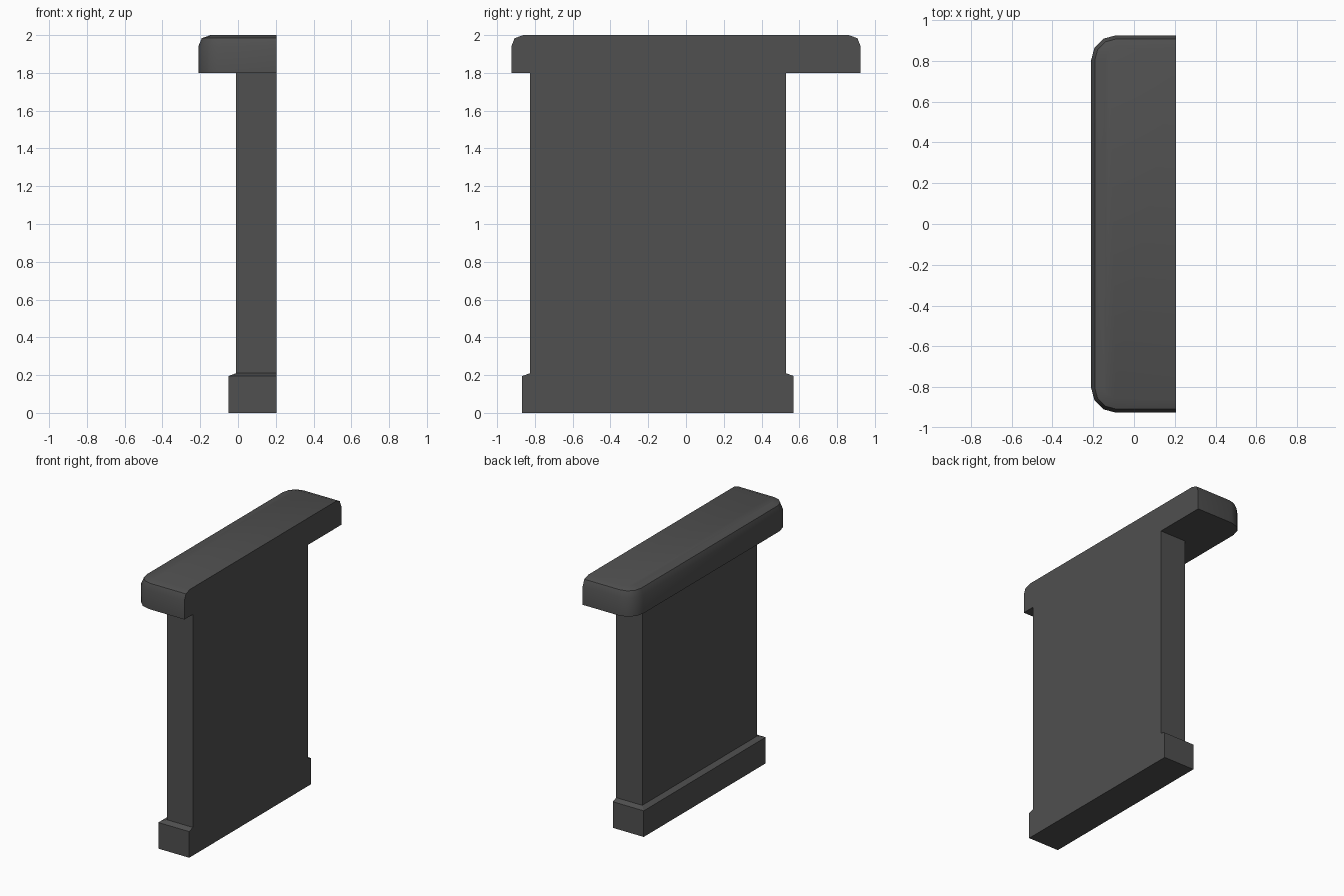
import bpy, bmesh
from math import cos, sin, pi

if "Cube" in bpy.data.objects:
    bpy.data.objects.remove(bpy.data.objects["Cube"])

BACK_X = 0.205  # flat side shared by every part

dark = bpy.data.materials.new("dark_grey")
dark.diffuse_color = (0.08, 0.08, 0.08, 1)
dark.use_nodes = True
dark.node_tree.nodes["Principled BSDF"].inputs["Base Color"].default_value = dark.diffuse_color


def outline(x0, y0, y1, inset=0.0, radius=0.0, segs=3):
    """Plan outline, flat on BACK_X, optionally rounded at the two x0 corners."""
    x0, y0, y1, r = x0 + inset, y0 + inset, y1 - inset, radius - inset
    if radius == 0:
        return [(BACK_X, y0), (BACK_X, y1), (x0, y1), (x0, y0)]
    angles = [pi / 2 * i / segs for i in range(segs + 1)]
    far = [(x0 + r - r * sin(a), y1 - r + r * cos(a)) for a in angles]
    near = [(x0 + r - r * cos(a), y0 + r - r * sin(a)) for a in angles]
    return [(BACK_X, y0), (BACK_X, y1)] + far + near


def loft(name, rings, bottom=False, top=False):
    """Join stacked (z, outline) rings into one mesh object."""
    bm = bmesh.new()
    loops = [[bm.verts.new((x, y, z)) for x, y in pts] for z, pts in rings]
    for a, b in zip(loops, loops[1:]):
        for i in range(len(a)):
            j = (i + 1) % len(a)
            bm.faces.new((a[i], a[j], b[j], b[i]))
    if bottom:
        bm.faces.new(loops[0][::-1])
    if top:
        bm.faces.new(loops[-1])
    mesh = bpy.data.meshes.new(name)
    bm.to_mesh(mesh)
    bm.free()
    mesh.materials.append(dark)
    obj = bpy.data.objects.new(name, mesh)
    bpy.context.collection.objects.link(obj)
    return obj


panel = outline(-0.01, -0.825, 0.53)
plinth = outline(-0.05, -0.868, 0.57)

# Plinth with sloped upper lip
loft("base_plinth", [(0, plinth), (0.195, plinth), (0.21, panel)], bottom=True)

# Upright panel
loft("upright_panel", [(0.21, panel), (1.8, panel)])

# Counter top, rounded on three sides
levels = [(1.8, 0), (1.94, 0), (1.984, 0.018), (2.0, 0.065)]
slab = loft("counter_top",
            [(z, outline(-0.21, -0.925, 0.925, i, 0.12)) for z, i in levels],
            bottom=True, top=True)
bpy.context.view_layer.objects.active = slab
slab.select_set(True)
bpy.ops.object.shade_smooth_by_angle(angle=pi / 5.5)
